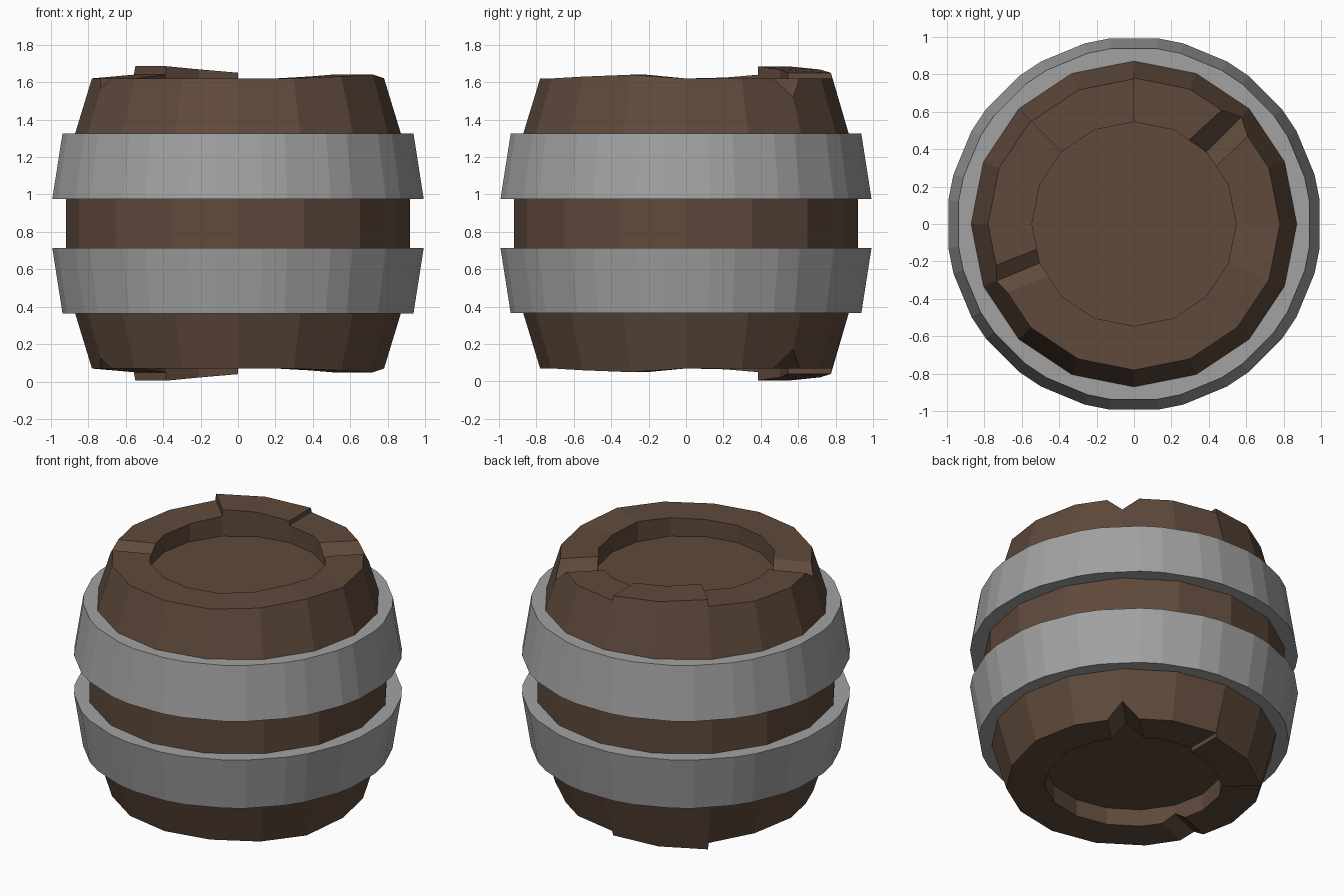
import bpy
import bmesh
from math import cos, sin, radians

if "Cube" in bpy.data.objects:
    bpy.data.objects.remove(bpy.data.objects["Cube"])

MID = 0.845   # mirror height: top and bottom halves are identical
STEP = 22.5


def polar(angle, radius, z):
    """Point on the flat side of a 16-sided outline."""
    off = angle % STEP
    if 0.001 < off < STEP - 0.001:
        radius *= cos(radians(STEP / 2)) / cos(radians(off - STEP / 2))
    a = radians(angle)
    return (radius * cos(a), radius * sin(a), z - MID)


def finish(name, bm, colour):
    bmesh.ops.remove_doubles(bm, verts=bm.verts, dist=0.0005)
    bmesh.ops.recalc_face_normals(bm, faces=bm.faces)
    # outward direction check on the outermost face
    far = max(bm.faces, key=lambda f: f.calc_center_median().xy.length)
    if far.normal.xy.dot(far.calc_center_median().xy) < 0:
        bmesh.ops.reverse_faces(bm, faces=bm.faces)
    mesh = bpy.data.meshes.new(name)
    bm.to_mesh(mesh)
    bm.free()
    obj = bpy.data.objects.new(name, mesh)
    obj.location.z = MID
    bpy.context.collection.objects.link(obj)
    mod = obj.modifiers.new("mirror", 'MIRROR')
    mod.use_axis = (False, False, True)
    mat = bpy.data.materials.new(name)
    mat.diffuse_color = colour
    mat.use_nodes = True
    mat.node_tree.nodes["Principled BSDF"].inputs["Base Color"].default_value = mat.diffuse_color
    mesh.materials.append(mat)


# rim columns: inner angle, outer angle, rim height, outer radius
special = {
    45: [(35, 37.6, 1.62, 0.78), (45, 45, 1.52, 0.81), (56.8, 52.4, 1.62, 0.78)],
    90: [(90, 90, 1.62, 0.78), (90, 90, 1.65, 0.775)],
    112.5: [(112.5, 112.5, 1.668, 0.775)],
    135: [(135, 135, 1.685, 0.775), (135, 135, 1.64, 0.78)],
    157.5: [(157.5, 157.5, 1.625, 0.78)],
    202.5: [(194.5, 196.7, 1.62, 0.78), (202.5, 202.5, 1.565, 0.795),
            (211, 208.5, 1.62, 0.78)],
    315: [(315, 315, 1.63, 0.78)],
    337.5: [(337.5, 337.5, 1.64, 0.78)],
}
columns = []
for i in range(16):
    a = i * STEP
    columns += special.get(a, [(a, a, 1.62, 0.78)])

# barrel body: bulged wall, uneven notched rim and sunken lid
FLOOR = 1.505
bm = bmesh.new()
strips = []
for a_in, a_out, z, r in columns:
    strips.append([bm.verts.new(p) for p in (
        polar(a_out, 0.92, MID), polar(a_out, 0.92, 0.975),
        polar(a_out, 0.87, 1.325), polar(a_out, r, z),
        polar(a_in, 0.545, z), polar(a_in, 0.545, FLOOR))])
for s, t in zip(strips, strips[1:] + strips[:1]):
    for j in range(5):
        bm.faces.new((s[j], t[j], t[j + 1], s[j + 1]))
bmesh.ops.remove_doubles(bm, verts=bm.verts, dist=0.0005)
bmesh.ops.holes_fill(bm, edges=[e for e in bm.edges if e.is_boundary and
                     all(v.co.z > 0.3 for v in e.verts)], sides=0)
finish("barrel_body", bm, (0.115, 0.068, 0.044, 1))

# metal hoops: 16 sides with chamfered corners
bm = bmesh.new()
angles = [STEP * (i + 0.5) + d for i in range(16) for d in (-4, 4)]
profile = [(1.0, 0.975), (0.945, 1.325), (0.84, 1.325), (0.88, 0.975)]
loops = [[bm.verts.new((r * cos(radians(a)), r * sin(radians(a)), z - MID))
          for r, z in profile] for a in angles]
for s, t in zip(loops, loops[1:] + loops[:1]):
    for j in range(4):
        k = (j + 1) % 4
        bm.faces.new((s[j], t[j], t[k], s[k]))
finish("metal_hoops", bm, (0.36, 0.36, 0.36, 1))
